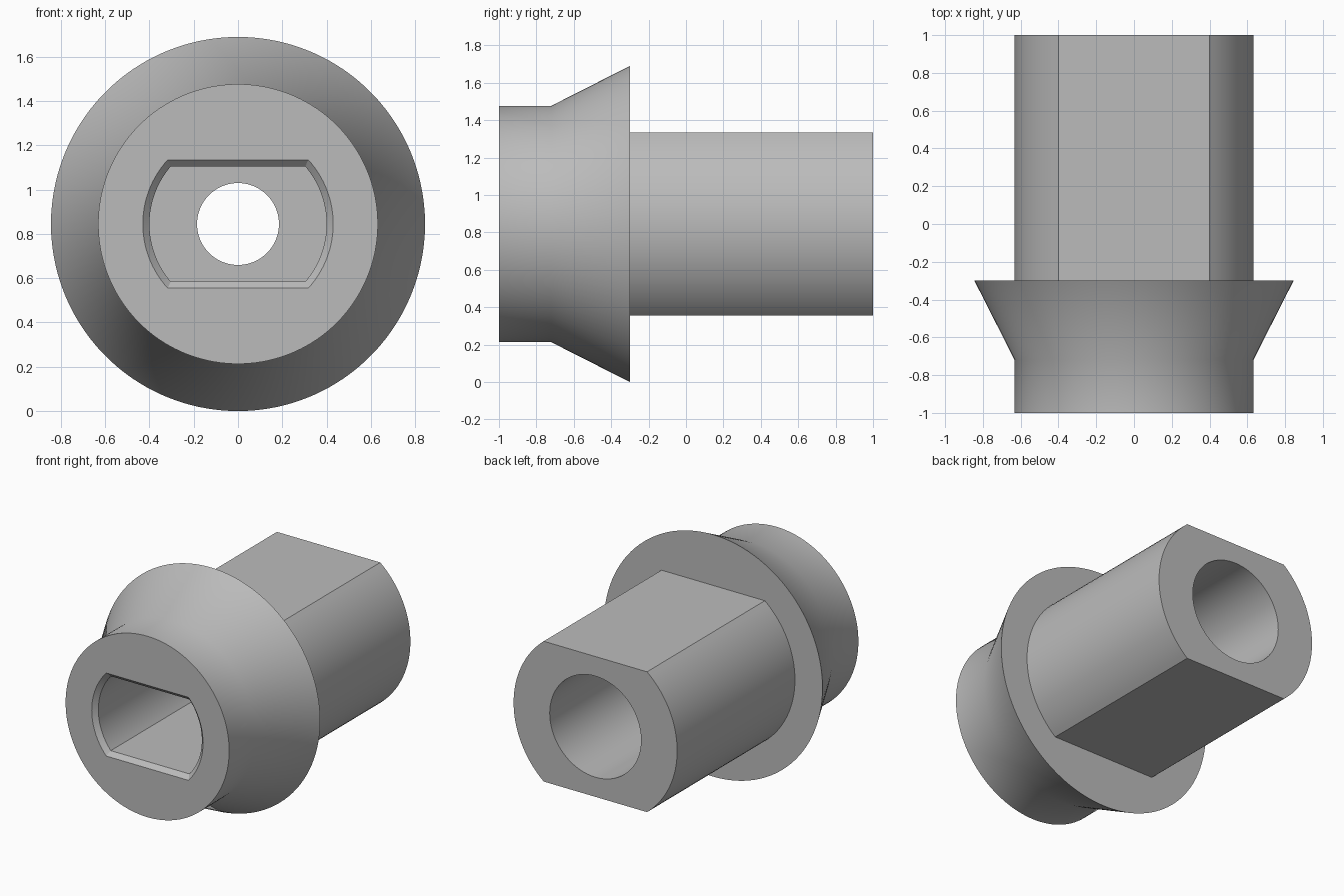
import bpy
import bmesh
from math import asin, cos, sin, pi, radians

cube = bpy.data.objects.get("Cube")
if cube:
    bpy.data.objects.remove(cube, do_unlink=True)

CENTRE_Z = 0.845
STEPS = 32                       # segments per quarter of each ring
SHAFT_A = asin(0.49 / 0.632)     # corner angle of the shaft flats
KEY_A = asin(0.26 / 0.40)        # corner angle of the key socket
LIP_A = asin(0.29 / 0.43)        # corner angle of the socket chamfer

# Closed section around the bore: y, radius, corner angle, has flats
SECTION = [
    (-1.00, 0.632, SHAFT_A, False),   # front collar
    (-0.72, 0.632, SHAFT_A, False),
    (-0.30, 0.845, SHAFT_A, False),   # flared flange
    (-0.30, 0.632, SHAFT_A, True),    # flat-sided shaft
    (1.00, 0.632, SHAFT_A, True),
    (1.00, 0.353, SHAFT_A, False),    # rear bore
    (0.20, 0.353, SHAFT_A, False),
    (0.20, 0.185, KEY_A, False),      # through hole
    (0.00, 0.185, KEY_A, False),
    (0.00, 0.400, KEY_A, True),       # key socket
    (-0.97, 0.400, KEY_A, True),
    (-1.00, 0.430, LIP_A, True),      # socket chamfer
]


def ring(bm, y, radius, corner, flats):
    """Circle, or circle with straight top and bottom, across the y axis."""
    stops = [-corner, corner, pi - corner, pi + corner, 2 * pi - corner]
    verts = []
    for side in range(4):
        a, b = stops[side], stops[side + 1]
        for i in range(STEPS):
            t = i / STEPS
            if flats and side % 2:
                x = cos(a) * (1 - t) + cos(b) * t
                z = sin(a)
            else:
                x, z = cos(a + (b - a) * t), sin(a + (b - a) * t)
            verts.append(bm.verts.new((x * radius, y, CENTRE_Z + z * radius)))
    return verts


# Loft the section rings into one closed, hollow body
bm = bmesh.new()
rings = [ring(bm, *row) for row in SECTION]
for k, first in enumerate(rings):
    second = rings[(k + 1) % len(rings)]
    for i in range(len(first)):
        j = (i + 1) % len(first)
        bm.faces.new((first[i], first[j], second[j], second[i]))
bmesh.ops.recalc_face_normals(bm, faces=bm.faces)
mesh = bpy.data.meshes.new("flanged_bushing")
bm.to_mesh(mesh)
bm.free()

# Plain grey material
grey = bpy.data.materials.new("plain_grey")
grey.use_nodes = True
colour = (0.5, 0.5, 0.5, 1)
grey.diffuse_color = colour
grey.node_tree.nodes["Principled BSDF"].inputs["Base Color"].default_value = colour
mesh.materials.append(grey)

body = bpy.data.objects.new("flanged_bushing", mesh)
bpy.context.collection.objects.link(body)
bpy.ops.object.select_all(action="DESELECT")
body.select_set(True)
bpy.context.view_layer.objects.active = body
bpy.ops.object.shade_smooth_by_angle(angle=radians(30))
